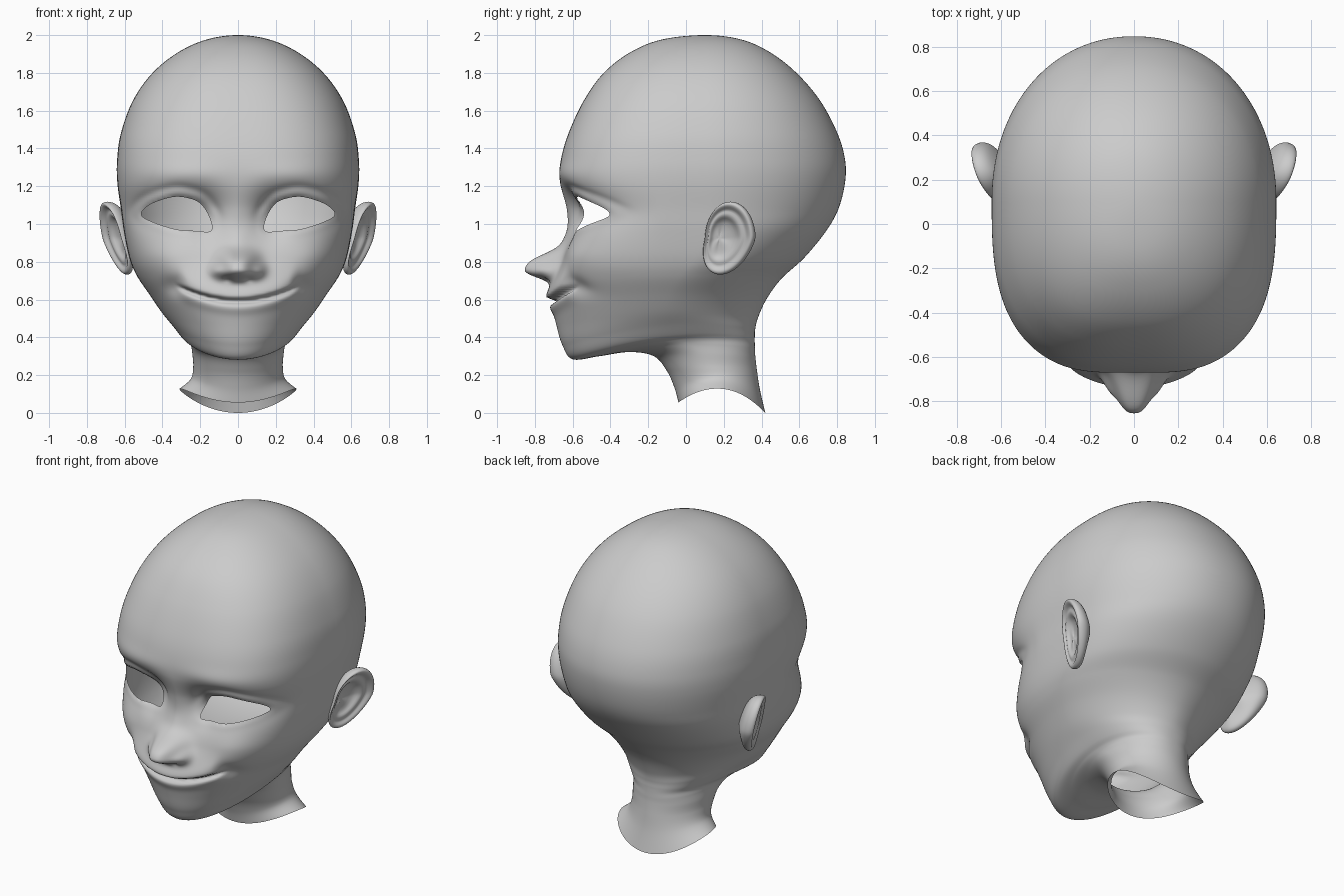
import bpy, bmesh, math
from mathutils import Vector
from mathutils.geometry import intersect_point_line

cube = bpy.data.objects.get("Cube")
if cube:
    bpy.data.objects.remove(cube)

GREY = (0.6, 0.6, 0.6, 1)
clay = bpy.data.materials.new("clay grey")
clay.use_nodes = True
clay.diffuse_color = GREY
clay.node_tree.nodes["Principled BSDF"].inputs["Base Color"].default_value = GREY


def catmull(p0, p1, p2, p3, t):
    return [0.5 * (2 * b + (c - a) * t + (2 * a - 5 * b + 4 * c - d) * t * t
                   + (3 * b - a - 3 * c + d) * t ** 3)
            for a, b, c, d in zip(p0, p1, p2, p3)]


def bell(value, centre, width, power=2):
    return math.exp(-abs((value - centre) / width) ** power)


def smoothstep(lo, hi, value):
    t = min(max((value - lo) / (hi - lo), 0), 1)
    return t * t * (3 - 2 * t)


def finish(bm, name):
    bmesh.ops.recalc_face_normals(bm, faces=bm.faces)
    for f in bm.faces:
        f.smooth = True
    mesh = bpy.data.meshes.new(name)
    bm.to_mesh(mesh)
    bm.free()
    mesh.materials.append(clay)
    obj = bpy.data.objects.new(name, mesh)
    bpy.context.collection.objects.link(obj)
    return obj


# Cranium sections: height, front, back, half width
cranium = [(1.976, -.13, .295, .168), (1.906, -.3, .45, .322), (1.795, -.44, .59, .457),
           (1.65, -.543, .712, .558), (1.48, -.622, .802, .62), (1.34, -.662, .842, .64),
           (1.22, -.667, .842, .639), (1.08, -.637, .807, .62), (.96, -.63, .74, .604)]
# Jaw and neck sections: front y, z, back y, z, half width, side lift, widest y,
# front squareness, back squareness
jaw = [(-.655, .82, .625, .82, .575, 0, .05, 2.9, 2),
       (-.705, .7, .505, .71, .535, .02, -.03, 2.4, 1.95),
       (-.71, .58, .425, .6, .468, .035, -.09, 2.1, 1.9),
       (-.685, .46, .38, .5, .403, .05, -.11, 2, 1.9),
       (-.655, .36, .366, .44, .345, .06, -.11, 2, 2.1),
       (-.6, .284, .364, .4, .3, .065, -.08, 2, 2.2),
       (-.46, .3, .364, .37, .266, .05, -.03, 2, 2.2),
       (-.3, .322, .365, .34, .25, .03, .03, 2, 2.2),
       (-.17, .3, .367, .3, .242, .015, .09, 2, 2.1),
       (-.1, .22, .375, .23, .237, .02, .13, 2, 2),
       (-.06, .13, .39, .13, .25, .05, .17, 2, 2),
       (-.04, .055, .42, 0, .31, .1, .2, 2, 2)]
rows = [(f, z, b, z, w, 0, .1, 3.9 - z * .8, 2.1) for z, f, b, w in cranium] + jaw
pole = (.1, 2, .1, 2, 0, 0, .1, 2.3, 2.1)
f, z, b, _, w, *rest = rows[0]
rows = [(b, z, f, z, -w, *rest), pole] + rows + [rows[-1]]

# Almond eye opening, as a closed smooth outline in x and z
corners = [(.143, .963), (.149, 1.03), (.196, 1.106), (.26, 1.136), (.344, 1.143),
           (.46, 1.106), (.513, 1.053), (.46, 1.014), (.33, .972), (.23, .964)]
n = len(corners)
outline = [Vector(catmull(*(corners[(i + k) % n] for k in (-1, 0, 1, 2)), s / 5))
           for i in range(n) for s in range(5)]


def eye_distance(x, z):
    """Signed distance to the eye outline (negative inside) and nearest point."""
    p, best, near, inside = Vector((x, z)), 9, None, False
    for a, b in zip(outline, outline[1:] + outline[:1]):
        q, t = intersect_point_line(p, a, b)
        q = a.lerp(b, min(max(t, 0), 1)).to_2d()
        if (p - q).length < best:
            best, near = (p - q).length, q
        if (a.y > z) != (b.y > z) and x < a.x + (z - a.y) / (b.y - a.y) * (b.x - a.x):
            inside = not inside
    return (-best if inside else best), near


def relief(x, z, eye):
    """How far the face stands forward of the plain head, for x >= 0."""
    # round nose with wings, bridge and nostrils
    drop = bell(z, .775, .082, 2.5) if z > .775 else bell(z, .775, .066, 3)
    out = .175 * bell(x, 0, .098, 2.7) * drop
    out += .035 * bell(x, .115, .035) * bell(z, .755, .035)
    out += .015 * bell(x, 0, .06) * bell(z, .9, .06)
    out -= .02 * bell(x, .055, .025) * bell(z, .708, .016)
    # smiling lips: overhanging upper lip, groove, lower lip, tucked corner
    d = z - (.6 + .075 * (x / .31) ** 2)
    lips = 1 - smoothstep(.27, .335, x)
    out += lips * (.028 * bell(d, .012, .06 if d > .012 else .012)
                   - .03 * bell(d, -.01, .013) + .012 * bell(d, -.045, .03))
    out -= .03 * bell(x, .34, .06) * bell(z, .67, .05)
    # cheeks, brow, sockets
    out += .022 * bell(x, .4, .13) * bell(z, .82, .08)
    out += .012 * bell(x, .3, .2) * bell(z, 1.26, .06)
    out -= .08 * bell(x, .3, .18) * bell(z, 1.08, .11)
    out -= .06 * bell(x, .17, .085) * bell(z, 1.03, .11)
    out -= .045 * bell(x, .53, .1) * bell(z, 1.06, .11)
    # eyelids
    if eye < .15:
        upper = smoothstep(1.0, 1.1, z)
        out += (.005 + .009 * upper) * bell(eye, .012, .024)
        out -= .006 * bell(eye, .055, .018) * upper
    return out


# Head and neck: an open shell lofted through the sections
SIDES, STEP = 200, .0115


def ring(row):
    f, zf, b, zb, w, lift, cy, nf, nb = row
    pts = []
    for j in range(SIDES):
        t = 2 * math.pi * j / SIDES
        a = t - .4 * math.sin(t)
        c, s = math.cos(a), math.sin(a)
        k = nf if c > 0 else nb
        r = (abs(c) ** k + abs(s) ** k) ** (-1 / k)
        y = cy - r * c * ((cy - f) if c > 0 else (b - cy))
        z = zf + (zb - zf) * (y - f) / max(b - f, .001) + lift * s * s
        pts.append(Vector((w * r * s, y, z)))
    return pts


rings = []
for i in range(1, len(rows) - 2):
    a, b = rows[i], rows[i + 1]
    steps = math.ceil(max(math.dist(a[:2], b[:2]), abs(a[4] - b[4])) / STEP)
    rings += [ring(catmull(*rows[i - 1:i + 3], s / steps)) for s in range(steps)]
rings.append(ring(rows[-1]))

bm = bmesh.new()
grid, depth = [], {}
for pts in rings:
    line = []
    for j, p in enumerate(pts):
        x, y, z = p
        side, eye = (1 if x >= 0 else -1), 9
        if y < -.1 and .4 < z < 1.5:
            if .03 < abs(x) < .6 and .84 < z < 1.26:
                eye, near = eye_distance(abs(x), z)
                if abs(eye) < STEP * .7:    # draw the edge onto the outline
                    l, r = pts[j - 1], pts[(j + 1) % SIDES]
                    y += (r.y - l.y) / (r.x - l.x) * (near.x * side - x)
                    x, z, eye = near.x * side, near.y, 0
            y -= relief(abs(x), z, eye) * smoothstep(-.1, -.25, y)
        v = bm.verts.new((x, y, z))
        depth[v] = eye
        line.append(v)
    grid.append(line)
for upper, lower in zip(grid, grid[1:]):
    for j in range(SIDES):
        k = (j + 1) % SIDES
        quad = (upper[j], upper[k], lower[k], lower[j])
        if min(depth[v] for v in quad) < 0:
            continue
        if max(depth[v] for v in quad) == 0:
            mid = sum((v.co for v in quad), Vector()) / 4
            if eye_distance(abs(mid.x), mid.z)[0] < 0:
                continue
        bm.faces.new(quad)
bmesh.ops.delete(bm, geom=[v for v in bm.verts if not v.link_faces], context='VERTS')
bmesh.ops.remove_doubles(bm, verts=bm.verts, dist=.00005)
finish(bm, "head")

# Ears: bowl, rolled rim and rounded back as rings (scale, outward offset)
ear_rings = [(.05, -.03), (.35, -.03), (.5, -.02), (.58, .002), (.68, .006), (.76, -.004),
             (.84, .016), (.92, .026), (.98, .016), (1, -.004), (.98, -.025), (.92, -.045),
             (.8, -.062), (.62, -.078), (.4, -.09)]


def build_ear(name, side):
    bm = bmesh.new()
    loops = []
    for scale, offset in ear_rings:
        loop = []
        for j in range(40):
            a = 2 * math.pi * j / 40
            up, back = math.sin(a), math.cos(a)
            y = .235 + scale * (.132 * back + .055 * min(up, 0)) - .07 * (1 - scale)
            z = .925 + scale * .195 * up
            fade = 1 - .4 * smoothstep(0, 1, -up) - .4 * smoothstep(0, 1, -back)
            x = .648 + .37 * (y - .22) + .22 * (z - .93) + offset * fade
            loop.append(bm.verts.new((side * x, y - offset * .3, z)))
        loops.append(loop)
    for inner, outer in zip(loops, loops[1:]):
        for j in range(40):
            k = (j + 1) % 40
            bm.faces.new((inner[j], inner[k], outer[k], outer[j]))
    bm.faces.new(loops[0])
    ear = finish(bm, name)
    sub = ear.modifiers.new("Smooth", 'SUBSURF')
    sub.levels = sub.render_levels = 1


build_ear("left_ear", 1)
build_ear("right_ear", -1)
